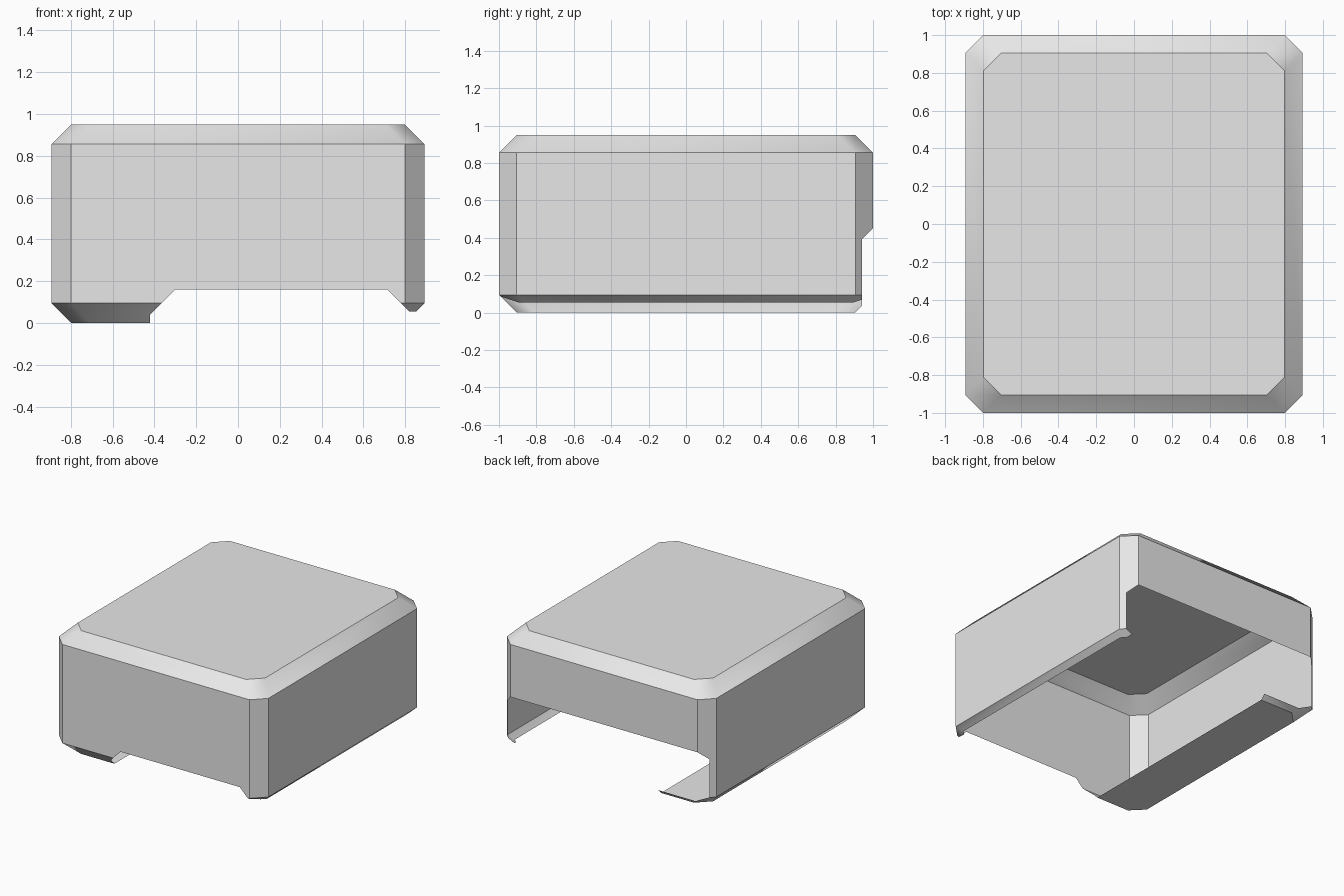
import bpy
import bmesh
import math
from mathutils import Vector

cube = bpy.data.objects.get("Cube")
if cube:
    bpy.data.objects.remove(cube, do_unlink=True)

HX, HY, TOP, C = 0.893, 1.0, 0.95, 0.095   # half sizes, height, chamfer
FLOOR_EDGE = -0.42
LIP = 0.055
FRONT_SILL = 0.16
BACK_CUT = 0.94


def ring(bm, hx, hy, z):
    """Rectangle with chamfered corners."""
    pts = []
    for sx, sy in ((1, 1), (-1, 1), (-1, -1), (1, -1)):
        pair = [(sx * hx, sy * (hy - C)), (sx * (hx - C), sy * hy)]
        pts += pair if sx == sy else pair[::-1]
    return [bm.verts.new((x, y, z)) for x, y in pts]


def underside(x):
    """Height of the lower opening across the width."""
    return min(FRONT_SILL, x + 0.46, max(LIP, 0.875 - x))


def removed(p):
    below = p.x > FLOOR_EDGE and p.z < underside(p.x)
    behind = p.y > BACK_CUT and p.z < p.y - 0.55
    return below or behind


# Closed chamfered shell
bm = bmesh.new()
rings = [ring(bm, HX - C, HY - C, 0), ring(bm, HX, HY, C),
         ring(bm, HX, HY, TOP - C), ring(bm, HX - C, HY - C, TOP)]
for low, high in zip(rings, rings[1:]):
    for i in range(len(low)):
        j = (i + 1) % len(low)
        bm.faces.new((low[i], low[j], high[j], high[i]))
bm.faces.new(rings[0][::-1])
bm.faces.new(rings[-1])

# Slice along the borders of the bottom and back openings
planes = [((FLOOR_EDGE, 0, 0), (1, 0, 0)),
          ((0, 0, FRONT_SILL), (0, 0, 1)),
          ((0, 0, LIP), (0, 0, 1)),
          ((0, 0, 0.46), (-1, 0, 1)),
          ((0, 0, 0.875), (1, 0, 1)),
          ((0, BACK_CUT, 0), (0, 1, 0)),
          ((0, 0, -0.55), (0, -1, 1))]
for point, normal in planes:
    bmesh.ops.bisect_plane(bm, geom=bm.verts[:] + bm.edges[:] + bm.faces[:],
                           dist=1e-5, plane_co=Vector(point),
                           plane_no=Vector(normal).normalized())

# Open the cut areas and merge the remaining flat pieces
gone = [f for f in bm.faces if removed(f.calc_center_median())]
bmesh.ops.delete(bm, geom=gone, context='FACES')
bmesh.ops.dissolve_limit(bm, angle_limit=math.radians(1),
                         verts=bm.verts[:], edges=bm.edges[:])

mesh = bpy.data.meshes.new("cover_shell")
bm.to_mesh(mesh)
bm.free()
shell = bpy.data.objects.new("cover_shell", mesh)
bpy.context.collection.objects.link(shell)

# Plain grey finish
grey = bpy.data.materials.new("light_grey")
grey.use_nodes = True
colour = (0.8, 0.8, 0.8, 1)
grey.diffuse_color = colour
for node in grey.node_tree.nodes:
    if node.type == 'BSDF_PRINCIPLED':
        node.inputs["Base Color"].default_value = colour
mesh.materials.append(grey)

# Soft bevel corners, crisp elsewhere
bpy.ops.object.select_all(action='DESELECT')
shell.select_set(True)
bpy.context.view_layer.objects.active = shell
bpy.ops.object.shade_smooth_by_angle(angle=math.radians(32))
